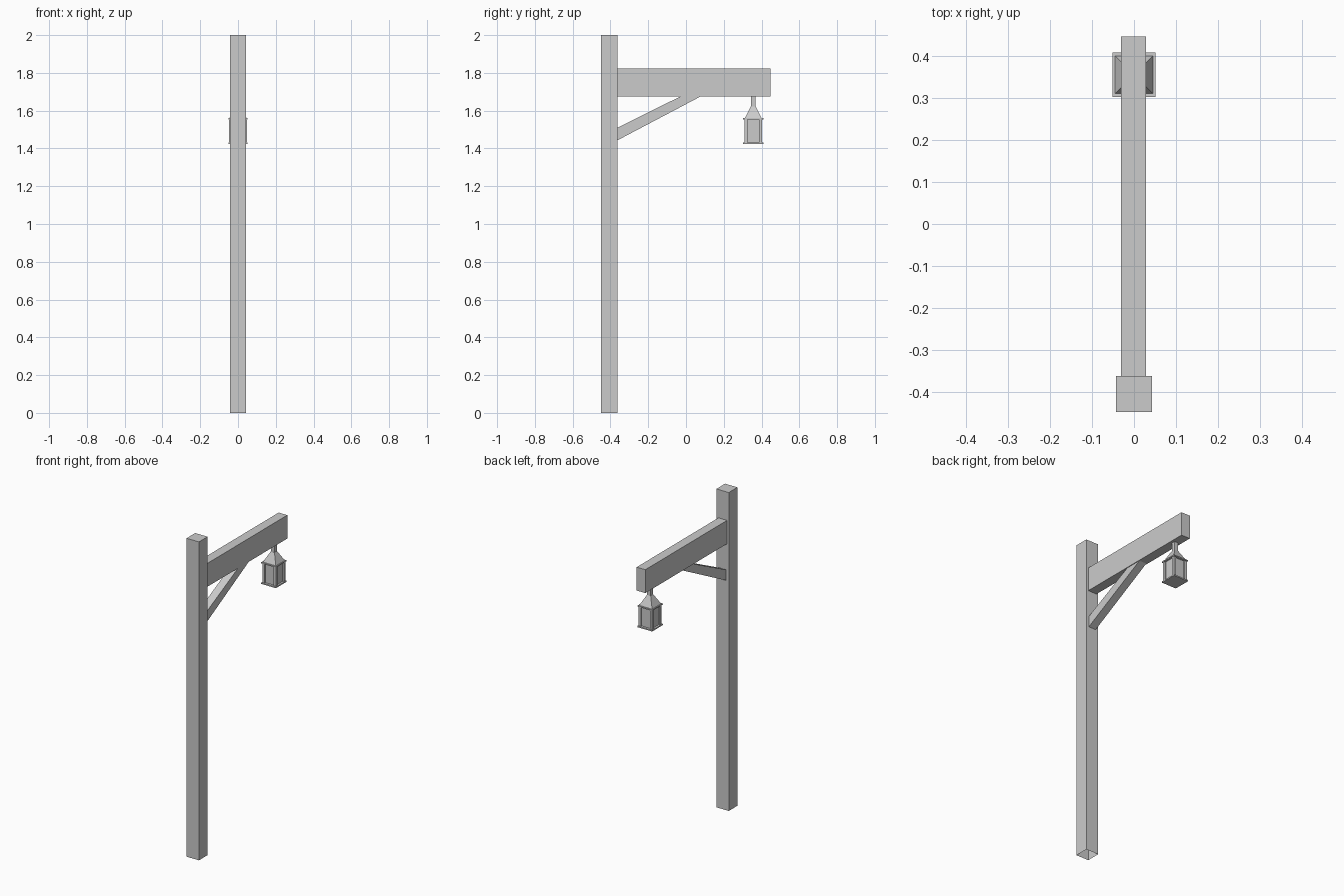
import bpy, bmesh

if "Cube" in bpy.data.objects:
    bpy.data.objects.remove(bpy.data.objects["Cube"])


def make(name, verts, faces):
    mesh = bpy.data.meshes.new(name)
    mesh.from_pydata(verts, [], faces)
    bm = bmesh.new()
    bm.from_mesh(mesh)
    bmesh.ops.recalc_face_normals(bm, faces=bm.faces)
    bm.to_mesh(mesh)
    bm.free()
    ob = bpy.data.objects.new(name, mesh)
    bpy.context.collection.objects.link(ob)
    return ob


def frustum(name, x, y, z0, z1, bottom, top, open_bottom=False):
    """Four-sided block; bottom and top are (half x, half y)."""
    ring = [(-1, -1), (1, -1), (1, 1), (-1, 1)]
    verts = [(x + sx * h[0], y + sy * h[1], z)
             for z, h in ((z0, bottom), (z1, top)) for sx, sy in ring]
    faces = [(i, (i + 1) % 4, (i + 1) % 4 + 4, i + 4) for i in range(4)]
    faces.append((4, 5, 6, 7))
    if not open_bottom:
        faces.append((3, 2, 1, 0))
    return make(name, verts, faces)


def block(name, x, y, z0, z1, hx, hy, **kw):
    return frustum(name, x, y, z0, z1, (hx, hy), (hx, hy), **kw)


# Upright post, hollow underneath, and the horizontal arm
block("post", 0, -0.406, 0, 2, 0.043, 0.043, open_bottom=True)
block("arm", -0.001, 0.0425, 1.675, 1.822, 0.03, 0.4055)

# Diagonal brace, cut flush against post and arm
profile = [(-0.363, 1.443), (-0.363, 1.51), (-0.03, 1.675), (0.077, 1.675)]
verts = [(x, y, z) for x in (-0.025, 0.025) for y, z in profile]
make("brace", verts, [(0, 1, 2, 3), (7, 6, 5, 4)]
     + [(i, (i + 1) % 4, (i + 1) % 4 + 4, i + 4) for i in range(4)])

# Hanging lantern
LX, LY = 0, 0.356
block("lantern_hanger", LX, LY, 1.61, 1.676, 0.012, 0.012)
frustum("lantern_roof", LX, LY, 1.56, 1.622, (0.045, 0.045), (0.013, 0.013))
block("lantern_brim", LX, LY, 1.553, 1.56, 0.051, 0.053)
block("lantern_glass", LX, LY, 1.432, 1.553, 0.039, 0.039)
block("lantern_base", LX, LY, 1.424, 1.432, 0.051, 0.053)
for sx in (-1, 1):
    for sy in (-1, 1):
        block("lantern_corner_post", LX + sx * 0.039, LY + sy * 0.039,
              1.432, 1.553, 0.008, 0.008)
